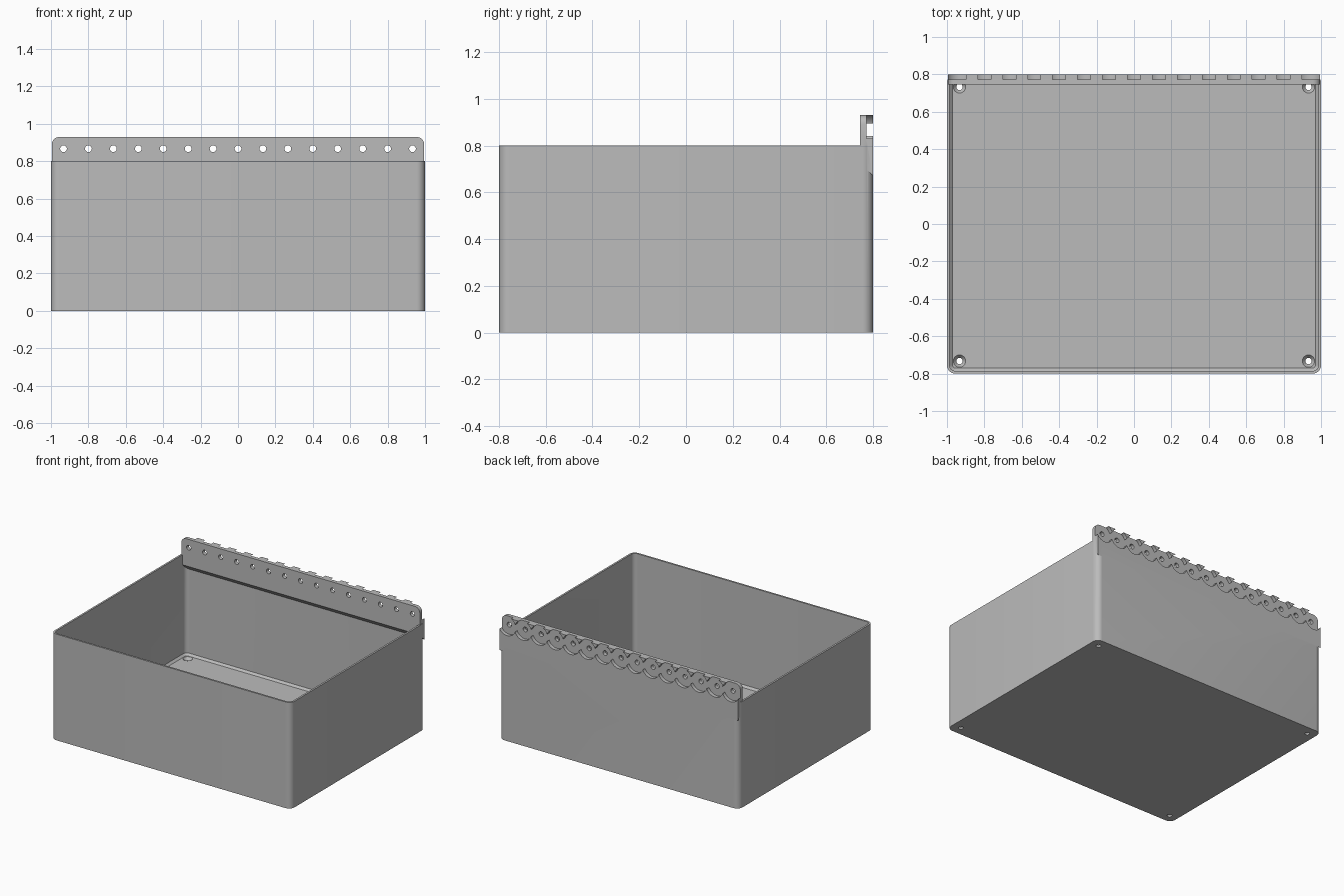
import bpy
import bmesh
from math import pi, cos, sin, radians

old = bpy.data.objects.get("Cube")
if old:
    bpy.data.objects.remove(old, do_unlink=True)

grey = bpy.data.materials.new("light_grey")
grey.use_nodes = True
grey.diffuse_color = (0.5, 0.5, 0.5, 1)
grey.node_tree.nodes["Principled BSDF"].inputs["Base Color"].default_value = (0.5, 0.5, 0.5, 1)


def rounded(hx, hy, r, z, steps=8):
    """Rounded rectangle ring at height z."""
    ring = []
    for q, (sx, sy) in enumerate([(1, 1), (-1, 1), (-1, -1), (1, -1)]):
        for i in range(steps + 1):
            a = (q + i / steps) * pi / 2
            ring.append((sx * (hx - r) + r * cos(a), sy * (hy - r) + r * sin(a), z))
    return ring


def circle(cx, cy, r, z, n):
    return [(cx + r * cos(2 * pi * i / n), cy + r * sin(2 * pi * i / n), z) for i in range(n)]


def loft(bm, rings):
    """Closed solid through rings of equal length."""
    rows = [[bm.verts.new(p) for p in ring] for ring in rings]
    n = len(rows[0])
    for a, b in zip(rows, rows[1:]):
        for i in range(n):
            bm.faces.new((a[i], a[(i + 1) % n], b[(i + 1) % n], b[i]))
    bm.faces.new(rows[0][::-1])
    bm.faces.new(rows[-1])


def solid(name, stacks):
    bm = bmesh.new()
    for rings in stacks:
        loft(bm, rings)
    bmesh.ops.recalc_face_normals(bm, faces=bm.faces)
    mesh = bpy.data.meshes.new(name)
    bm.to_mesh(mesh)
    bm.free()
    obj = bpy.data.objects.new(name, mesh)
    obj.data.materials.append(grey)
    bpy.context.collection.objects.link(obj)
    return obj


def combine(target, tool, operation):
    """Apply a boolean, then discard the tool."""
    tool.hide_render = True
    mod = target.modifiers.new("cut", "BOOLEAN")
    mod.operation, mod.object, mod.solver = operation, tool, "EXACT"
    bpy.context.view_layer.objects.active = target
    bpy.ops.object.modifier_apply(modifier=mod.name)
    bpy.data.objects.remove(tool, do_unlink=True)


def to_back(points, y):
    """Turn an (x, z) outline into a ring facing the back."""
    return [(x, y, z) for x, z, _ in points]


W, D, H, WALL, FLOOR, R = 1.0, 0.8, 0.8, 0.014, 0.035, 0.045
RAIL_TOP, RAIL_FRONT, POCKET_Y = 0.93, 0.745, 0.773
PITCH, HOLE_Z = 2 / 15, 0.867
hole_xs = [(i - 6.5) * PITCH + 0 for i in range(14)]
hole_xs = [-0.933 + i * 1.866 / 14 for i in range(15)]

# Open tray with rounded corners and a chamfer around the floor
tray = solid("tray", [[rounded(W, D, R, 0), rounded(W, D, R, H)]])
iw, idp, ir = W - WALL, D - WALL, R - WALL
cavity = solid("cavity_cutter", [[
    rounded(iw - 0.015, idp - 0.015, ir - 0.012, FLOOR),
    rounded(iw, idp, ir, FLOOR + 0.015),
    rounded(iw, idp, ir, H + 0.1)]])
combine(tray, cavity, "DIFFERENCE")

# Back rail: rounded top corners and a sloped underside
rw, c = 0.995, 0.04
arc = [(rw - c + c * cos(radians(a)), RAIL_TOP - c + c * sin(radians(a))) for a in range(0, 91, 15)]
top = arc + [(-x, z) for x, z in reversed(arc)]


def rail_ring(y, low):
    return [(x, y, z) for x, z in [(rw, low)] + top + [(-rw, low)]]


rail = solid("rail", [[rail_ring(RAIL_FRONT, 0.725), rail_ring(D, 0.67)]])
combine(tray, rail, "UNION")

# Overlapping round pockets along the back of the rail
for start in (0, 1):
    pockets = solid("pocket_cutter", [
        [to_back(circle(x, HOLE_Z, 0.072, 0, 40), y) for y in (POCKET_Y, D + 0.05)]
        for x in hole_xs[start::2]])
    combine(tray, pockets, "DIFFERENCE")

# Screw holes through the rail
holes = solid("rail_hole_cutter", [
    [to_back(circle(x, HOLE_Z, 0.018, 0, 20), y) for y in (0.7, 0.85)] for x in hole_xs])
combine(tray, holes, "DIFFERENCE")

# Countersunk holes in the floor corners
levels = [(-0.02, 0.017), (0.015, 0.017), (FLOOR, 0.033), (FLOOR + 0.01, 0.033)]
sinks = solid("floor_hole_cutter", [
    [circle(x, y, r, z, 24) for z, r in levels]
    for x in (-0.933, 0.933) for y in (-0.733, 0.733)])
combine(tray, sinks, "DIFFERENCE")

# Smooth the curved walls, keep the edges crisp
bpy.ops.object.select_all(action="DESELECT")
tray.select_set(True)
bpy.context.view_layer.objects.active = tray
bpy.ops.object.shade_smooth_by_angle(angle=radians(30))
